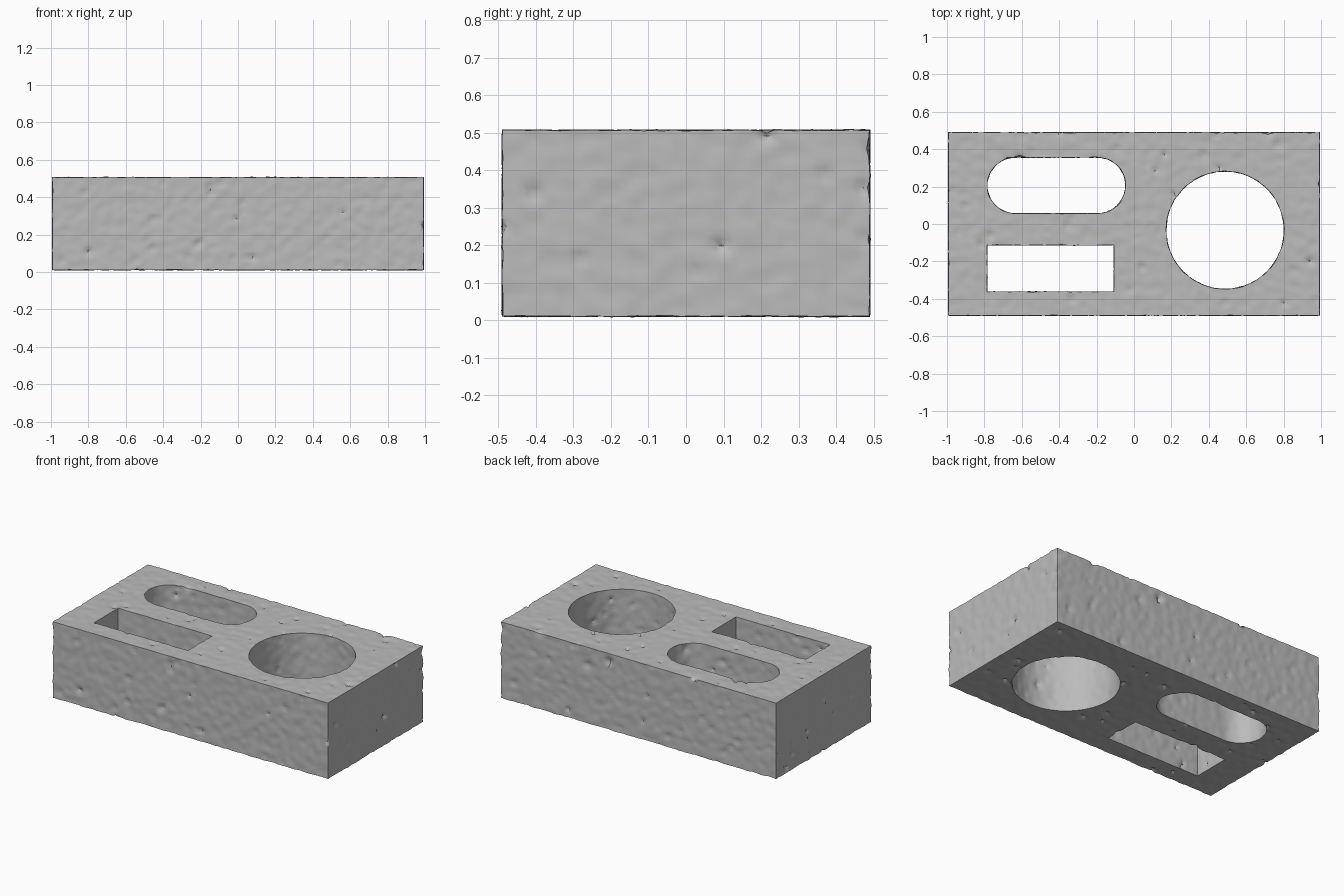
import bpy, bmesh, math, random
from mathutils import Vector, noise, kdtree

cube = bpy.data.objects.get("Cube")
if cube:
    bpy.data.objects.remove(cube, do_unlink=True)

LOW, HIGH = 0.011, 0.506
random.seed(4)

stone = bpy.data.materials.new("rough grey concrete")
stone.use_nodes = True
grey = (0.5, 0.5, 0.5, 1)
stone.diffuse_color = grey
stone.node_tree.nodes["Principled BSDF"].inputs["Base Color"].default_value = grey


def prism(name, outline, low, high):
    """Extrude a flat outline upwards into a solid."""
    bm = bmesh.new()
    base = bm.faces.new([bm.verts.new((x, y, low)) for x, y in outline])
    top = bmesh.ops.extrude_face_region(bm, geom=[base])["geom"]
    moved = [v for v in top if isinstance(v, bmesh.types.BMVert)]
    bmesh.ops.translate(bm, verts=moved, vec=(0, 0, high - low))
    bmesh.ops.recalc_face_normals(bm, faces=bm.faces)
    mesh = bpy.data.meshes.new(name)
    bm.to_mesh(mesh)
    bm.free()
    obj = bpy.data.objects.new(name, mesh)
    bpy.context.collection.objects.link(obj)
    return obj


def rectangle(x0, x1, y0, y1):
    return [(x0, y0), (x1, y0), (x1, y1), (x0, y1)]


def arc(cx, cy, r, start, sweep, steps):
    angles = [math.radians(start + sweep * i / steps) for i in range(steps + 1)]
    return [(cx + r * math.cos(a), cy + r * math.sin(a)) for a in angles]


# Solid block and the three through holes
block = prism("concrete_block", rectangle(-0.992, 0.992, -0.489, 0.489), LOW, HIGH)
holes = {
    "round_hole_cutter": arc(0.487, -0.033, 0.315, 0, 360, 96)[:-1],
    "slot_hole_cutter": arc(-0.195, 0.206, 0.15, -90, 180, 32)
    + arc(-0.635, 0.206, 0.15, 90, 180, 32),
    "rectangular_hole_cutter": rectangle(-0.785, -0.107, -0.362, -0.113),
}
for name, outline in holes.items():
    cutter = prism(name, outline, LOW - 0.2, HIGH + 0.2)
    cutter.hide_render = True
    cutter.hide_set(True)
    cut = block.modifiers.new(name, "BOOLEAN")
    cut.operation = "DIFFERENCE"
    cut.solver = "EXACT"
    cut.object = cutter

# Fine even mesh that keeps the corners crisp
remesh = block.modifiers.new("Fine mesh", "REMESH")
remesh.mode = "SHARP"
remesh.octree_depth = 7
remesh.scale = 0.9
remesh.use_remove_disconnected = False
graph = bpy.context.evaluated_depsgraph_get()
mesh = bpy.data.meshes.new_from_object(block.evaluated_get(graph))
block.modifiers.clear()
block.data = mesh
for name in holes:
    bpy.data.objects.remove(bpy.data.objects[name], do_unlink=True)

# Rough cast surface: soft bumps plus scattered pits
normals = [v.normal.copy() for v in mesh.vertices]
points = [v.co.copy() for v in mesh.vertices]
tree = kdtree.KDTree(len(points))
for i, p in enumerate(points):
    tree.insert(p, i)
tree.balance()
depth = [0.004 * noise.noise(p * 22) + 0.002 * noise.noise(p * 50) for p in points]
for centre in random.sample(points, 260):
    size = random.uniform(0.012, 0.026)
    deep = random.uniform(0.005, 0.016)
    for _, i, d in tree.find_range(centre, size):
        depth[i] -= deep * (1 - (d / size) ** 2)
for v, n, d in zip(mesh.vertices, normals, depth):
    v.co += n * d

mesh.materials.clear()
mesh.materials.append(stone)
bpy.ops.object.select_all(action="DESELECT")
block.select_set(True)
bpy.context.view_layer.objects.active = block
bpy.ops.object.shade_smooth_by_angle(angle=math.radians(40))
